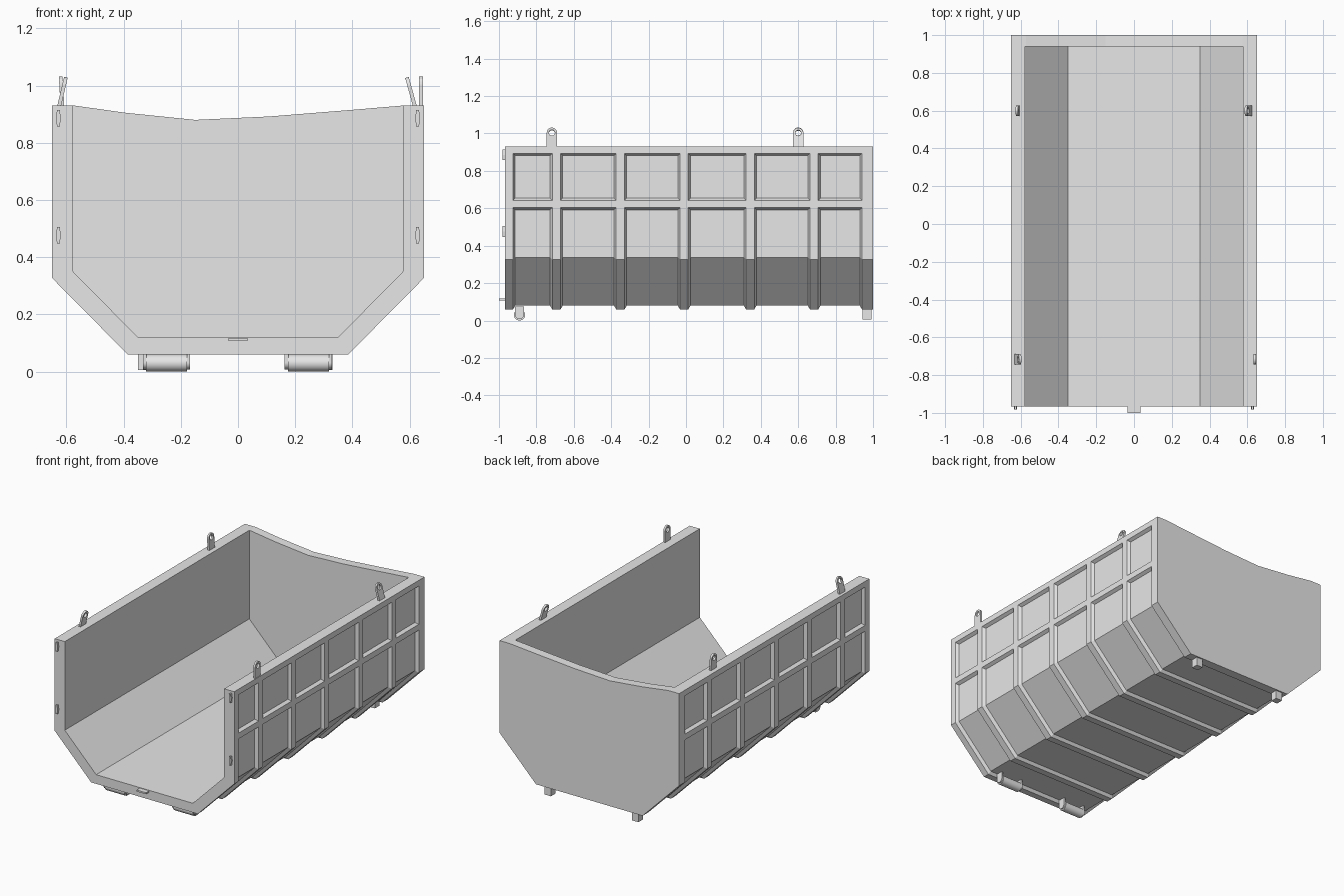
import bpy, bmesh, math
from mathutils import Matrix

if "Cube" in bpy.data.objects:
    bpy.data.objects.remove(bpy.data.objects["Cube"], do_unlink=True)

GREY = (0.8, 0.8, 0.8, 1)
steel = bpy.data.materials.new("grey_steel")
steel.use_nodes = True
steel.diffuse_color = GREY
steel.node_tree.nodes["Principled BSDF"].inputs["Base Color"].default_value = GREY


def finish(name, bm):
    bmesh.ops.recalc_face_normals(bm, faces=bm.faces)
    mesh = bpy.data.meshes.new(name)
    bm.to_mesh(mesh)
    bm.free()
    mesh.materials.append(steel)
    obj = bpy.data.objects.new(name, mesh)
    bpy.context.collection.objects.link(obj)
    return obj


def grid_skin(name, rows):
    """Skin closed rings of equal length and cap both ends."""
    bm = bmesh.new()
    rings = [[bm.verts.new(p) for p in row] for row in rows]
    n = len(rings[0])
    for a, b in zip(rings, rings[1:]):
        for i in range(n):
            j = (i + 1) % n
            bm.faces.new((a[i], a[j], b[j], b[i]))
    bm.faces.new(rings[0])
    bm.faces.new(rings[-1])
    return finish(name, bm)


def prism(name, xz, y0, y1):
    return grid_skin(name, [[(x, y, z) for x, z in xz] for y in (y0, y1)])


def box(name, x0, x1, y0, y1, z0, z1):
    return prism(name, [(x0, z0), (x1, z0), (x1, z1), (x0, z1)], y0, y1)


def rod(name, x0, x1, y, z, r, segments=24):
    bm = bmesh.new()
    place = Matrix.Translation(((x0 + x1) / 2, y, z)) @ Matrix.Rotation(math.pi / 2, 4, 'Y')
    bmesh.ops.create_cone(bm, cap_ends=True, segments=segments, radius1=r, radius2=r,
                          depth=x1 - x0, matrix=place)
    obj = finish(name, bm)
    bpy.ops.object.select_all(action='DESELECT')
    obj.select_set(True)
    bpy.context.view_layer.objects.active = obj
    bpy.ops.object.shade_smooth_by_angle(angle=math.radians(40))


def u_profile(side, knee_z, floor_x, floor_z):
    half = [(side, TOP), (side, knee_z), (floor_x, floor_z)]
    return half + [(-x, z) for x, z in reversed(half)]


TOP, FRONT, BACK_IN, BACK = 0.93, -0.967, 0.941, 1.0
CHAMFER = 0.012
outer = u_profile(0.65, 0.327, 0.386, 0.06)
recess = u_profile(0.63, 0.338, 0.377, 0.079)
inner = u_profile(0.577, 0.35, 0.35, 0.12)

# Ribbed trough: a wall section with chamfered ribs, swept around the U
section = [(inner, FRONT), (outer, FRONT), (outer, -0.925)]
for y in (-0.693, -0.351, -0.01, 0.343, 0.685):
    section += [(recess, y - 0.022 - CHAMFER), (outer, y - 0.022),
                (outer, y + 0.022), (recess, y + 0.022 + CHAMFER)]
section[3:3] = [(recess, -0.925 + CHAMFER)]
section += [(recess, BACK_IN - CHAMFER), (outer, BACK_IN), (inner, BACK_IN)]
grid_skin("ribbed_trough", [[(prof[i][0], y, prof[i][1]) for prof, y in section]
                            for i in range(len(outer))])

# Back wall with a dipped top edge
dip = [(-0.572, 0.93), (-0.394, 0.905), (-0.15, 0.88), (0.11, 0.892), (0.41, 0.916), (0.575, 0.93)]
prism("back_wall", outer + dip, BACK_IN, BACK)

# Side rails, front pins
for s, side in ((1, "left"), (-1, "right")):
    for name, z0, z1 in (("middle_rail", 0.604, 0.642), ("top_rail", 0.893, TOP)):
        up = CHAMFER if z1 < TOP else 0
        prism(side + "_" + name,
              [(s * 0.62, z0 - CHAMFER), (s * 0.63, z0 - CHAMFER), (s * 0.65, z0),
               (s * 0.65, z1), (s * 0.63, z1 + up), (s * 0.62, z1 + up)], -0.93, 0.945)
    for name, z in (("upper", 0.886), ("lower", 0.476)):
        half = [(-0.005, -0.029), (0.005, -0.029), (0.008, 0), (0.005, 0.029), (-0.005, 0.029), (-0.008, 0)]
        prism(f"{side}_{name}_pin", [(s * 0.628 + a, z + b) for a, b in half], -0.981, -0.96)


# Lifting lugs: rounded plates with an eye, each leaning a little
def lug(name, x, y, lean, r=0.028, eye=0.016, t=0.0065, rise=0.074, n=16):
    bm = bmesh.new()
    rings = []
    for dx, is_eye in ((-t, False), (t, False), (t, True), (-t, True)):
        ring = []
        for k in range(n):
            a = 2 * math.pi * k / n
            c, s = math.cos(a), math.sin(a)
            if is_eye:
                p = (dx, eye * c, rise + eye * s)
            elif k <= n // 2:
                p = (dx, r * c, rise + r * s)
            else:
                p = (dx, r * max(-1, min(1, c * 1.1)), -0.015)
            ring.append(bm.verts.new(p))
        rings.append(ring)
    for a, b in zip(rings, rings[1:] + rings[:1]):
        for i in range(n):
            j = (i + 1) % n
            bm.faces.new((a[i], a[j], b[j], b[i]))
    bm.transform(Matrix.Translation((x, y, TOP)) @ Matrix.Rotation(lean, 4, 'Y'))
    finish(name, bm)


lug("front_left_lug", 0.64, -0.717, 0)
lug("back_left_lug", 0.618, 0.6, -0.27)
lug("front_right_lug", -0.625, -0.717, 0.23)
lug("back_right_lug", -0.614, 0.6, -0.06)

# Front latch tab
box("latch_tab", -0.034, 0.034, -1.0, -0.95, 0.107, 0.117)

# Front rollers with end brackets
for side, x0, x1 in (("right", -0.333, -0.168), ("left", 0.163, 0.328)):
    rod(side + "_roller", x0 + 0.012, x1 - 0.01, -0.89, 0.03, 0.03)
    for part, a, b in (("outer", x0, x0 + 0.013), ("inner", x1 - 0.01, x1)):
        box(f"{side}_{part}_bracket", a, b, -0.914, -0.866, 0.032, 0.075)
        rod(f"{side}_{part}_bracket_end", a, b, -0.89, 0.032, 0.024)

# Rear feet
for side, x in (("right", -0.326), ("left", 0.307)):
    box(side + "_rear_foot", x - 0.023, x + 0.023, 0.945, 0.991, 0.005, 0.07)
